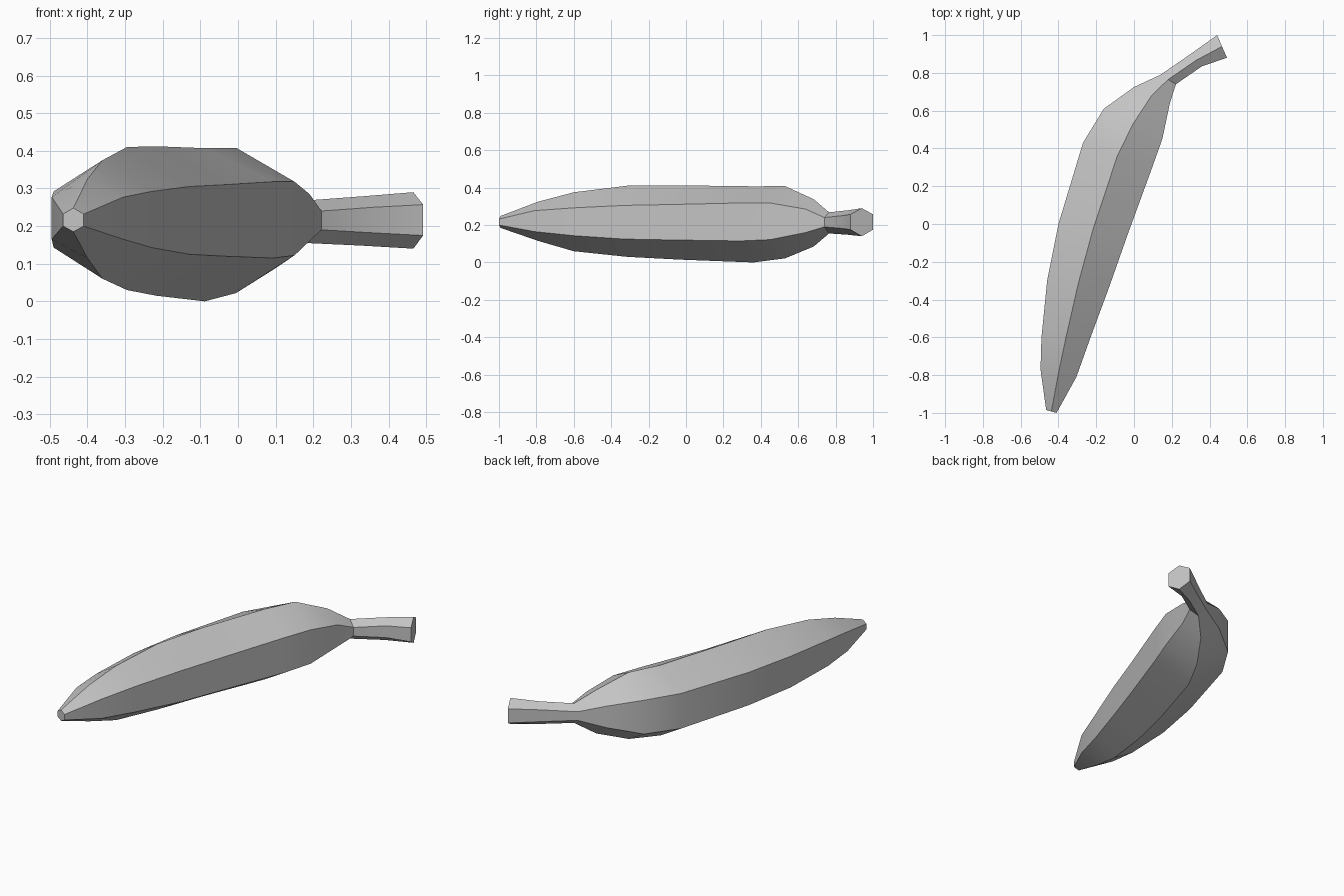
import bpy, bmesh, math
from mathutils import Vector

cube = bpy.data.objects.get("Cube")
if cube:
    bpy.data.objects.remove(cube, do_unlink=True)

# One plain grey for the whole fruit
grey = bpy.data.materials.new("plain_grey")
grey.use_nodes = True
colour = (0.55, 0.55, 0.55, 1)
grey.diffuse_color = colour
grey.node_tree.nodes["Principled BSDF"].inputs["Base Color"].default_value = colour

# Stations from blossom tip to stem end:
# outer (x, y), inner (x, y), bottom ridge, lower side, upper side, top ridge heights
stations = [
    ((-.465, -.985), (-.41, -1.0), .185, .20, .232, .248),
    ((-.495, -.77), (-.305, -.81), .115, .165, .277, .325),
    ((-.49, -.60), (-.23, -.60), .06, .143, .292, .375),
    ((-.46, -.30), (-.13, -.33), .03, .125, .305, .41),
    ((-.40, .00), (-.035, -.06), .015, .12, .31, .412),
    ((-.27, .43), (.093, .29), .0, .115, .318, .407),
    ((-.16, .61), (.15, .45), .022, .122, .318, .408),
    ((.0, .725), (.19, .64), .085, .16, .285, .338),
    ((.14, .79), (.222, .74), .155, .19, .24, .268),
    ((.30, .90), (.36, .835), .148, .182, .25, .279),
    ((.44, 1.0), (.492, .88), .14, .175, .257, .29),
]


def six_sided_ring(bm, outer, inner, bottom, low, high, top):
    """Cross-section with ridges above and below and a flat band on each side."""
    o, i = Vector(outer), Vector(inner)
    m = (o + i) / 2
    points = [(m, top), (i, high), (i, low), (m, bottom), (o, low), (o, high)]
    return [bm.verts.new((p.x, p.y, z)) for p, z in points]


# Banana skin: loft the rings and close both ends
bm = bmesh.new()
rings = [six_sided_ring(bm, *s) for s in stations]
for a, b in zip(rings, rings[1:]):
    for k in range(6):
        n = (k + 1) % 6
        bm.faces.new((a[k], a[n], b[n], b[k]))
bm.faces.new(rings[0])
bm.faces.new(rings[-1])
bmesh.ops.recalc_face_normals(bm, faces=bm.faces)

mesh = bpy.data.meshes.new("banana")
bm.to_mesh(mesh)
bm.free()
mesh.materials.append(grey)
banana = bpy.data.objects.new("banana", mesh)
bpy.context.collection.objects.link(banana)

# Smooth along the length, crisp along the ridges
bpy.ops.object.select_all(action='DESELECT')
banana.select_set(True)
bpy.context.view_layer.objects.active = banana
bpy.ops.object.shade_smooth_by_angle(angle=math.radians(30))
